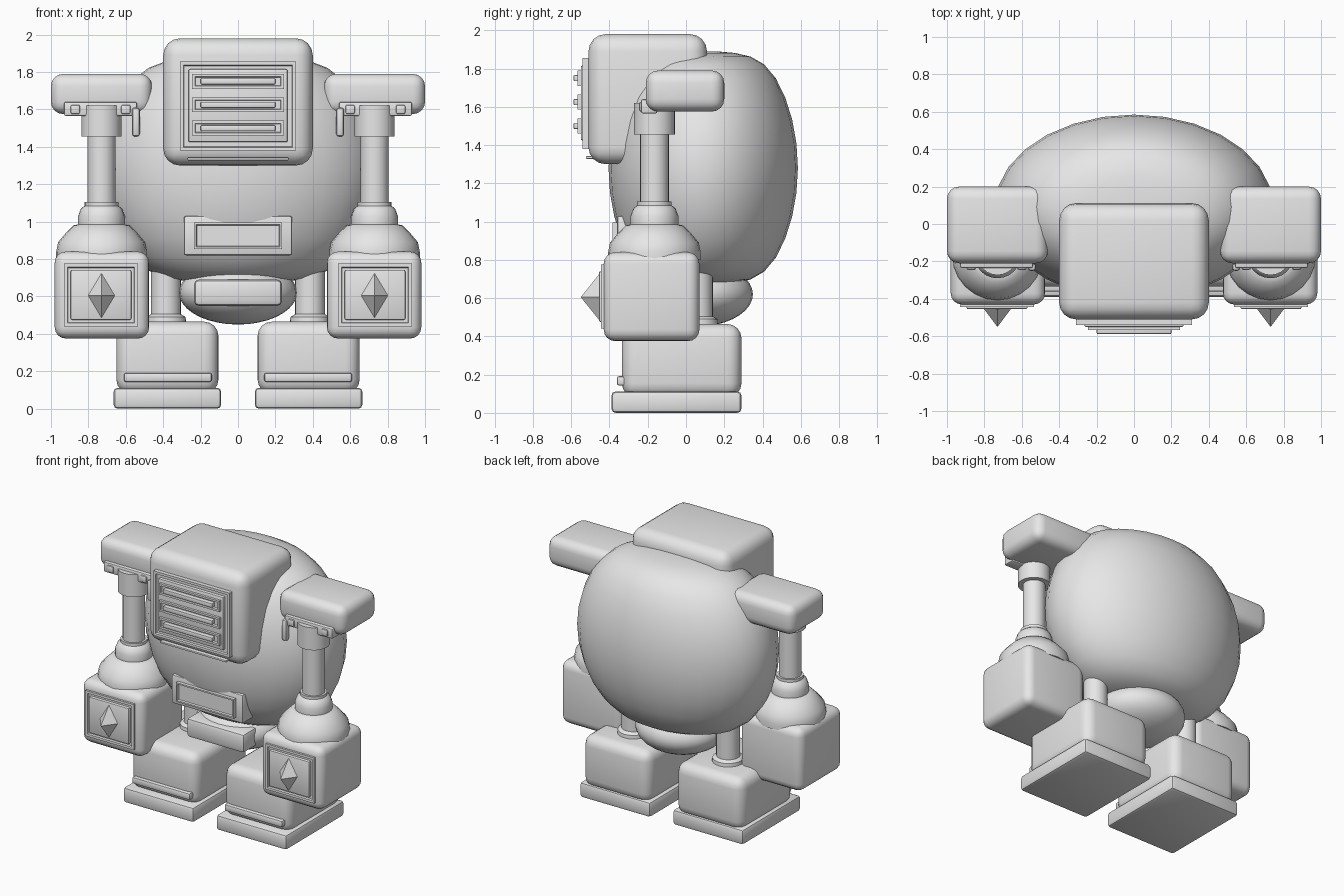
import bpy, bmesh, math
from mathutils import Matrix, Vector

default = bpy.data.objects.get("Cube")
if default:
    bpy.data.objects.remove(default)

grey = bpy.data.materials.new("plain grey")
grey.use_nodes = True
grey.diffuse_color = (0.8, 0.8, 0.8, 1)
grey.node_tree.nodes["Principled BSDF"].inputs["Base Color"].default_value = (0.8, 0.8, 0.8, 1)
parts = []


def finish(name, bm):
    bmesh.ops.recalc_face_normals(bm, faces=bm.faces)
    mesh = bpy.data.meshes.new(name)
    bm.to_mesh(mesh)
    bm.free()
    mesh.materials.append(grey)
    obj = bpy.data.objects.new(name, mesh)
    bpy.context.collection.objects.link(obj)
    parts.append(obj)
    return obj


def box(name, x, y, z, bevel=0.01, segments=2):
    """Rounded box from its (low, high) limits on each axis."""
    bm = bmesh.new()
    size = [abs(b - a) for a, b in (x, y, z)]
    centre = Vector([(a + b) / 2 for a, b in (x, y, z)])
    bmesh.ops.create_cube(bm, size=1)
    bmesh.ops.scale(bm, vec=size, verts=bm.verts)
    bmesh.ops.translate(bm, vec=centre, verts=bm.verts)
    bmesh.ops.bevel(bm, geom=list(bm.edges), offset=min(bevel, min(size) * 0.45),
                    segments=segments, profile=0.5, affect='EDGES')
    return finish(name, bm)


def frame(name, x, z, rim, back, front):
    """Panel with a recessed middle, facing -y."""
    bm = bmesh.new()
    bmesh.ops.create_cube(bm, size=1)
    bmesh.ops.scale(bm, vec=(x[1] - x[0], back - front, z[1] - z[0]), verts=bm.verts)
    bmesh.ops.translate(bm, vec=((x[0] + x[1]) / 2, (back + front) / 2, (z[0] + z[1]) / 2),
                        verts=bm.verts)
    bm.normal_update()
    face = min(bm.faces, key=lambda f: f.calc_center_median().y)
    bmesh.ops.inset_region(bm, faces=[face], thickness=rim)
    bmesh.ops.inset_region(bm, faces=[face], thickness=0.006, depth=-0.012)
    return finish(name, bm)


def lathe(name, cx, cy, profile, steps=24):
    """Turned part on a vertical axis from (radius, height) points."""
    bm = bmesh.new()
    verts = [bm.verts.new((r, 0, z)) for r, z in profile]
    edges = [bm.edges.new(pair) for pair in zip(verts, verts[1:])]
    bmesh.ops.spin(bm, geom=verts + edges, cent=(0, 0, 0), axis=(0, 0, 1),
                   angle=math.tau, steps=steps)
    bmesh.ops.remove_doubles(bm, verts=bm.verts, dist=0.0005)
    bmesh.ops.translate(bm, vec=(cx, cy, 0), verts=bm.verts)
    return finish(name, bm)


def ellipsoid(name, centre, radii, limit=None):
    """Ellipsoid, its top and bottom softly flattened towards limit."""
    bm = bmesh.new()
    bmesh.ops.create_uvsphere(bm, u_segments=28, v_segments=18, radius=1)
    for v in bm.verts:
        v.co = Vector([c * r for c, r in zip(v.co, radii)])
        if limit:
            v.co.z /= (1 + abs(v.co.z / limit) ** 8) ** 0.125
        v.co += Vector(centre)
    return finish(name, bm)


# Torso and pelvis
ellipsoid("body", (0, 0.09, 1.28), (0.745, 0.495, 0.74), 0.63)
ellipsoid("pelvis", (0, 0.05, 0.62), (0.315, 0.3, 0.17))
box("pelvis_plate", (-0.235, 0.235), (-0.27, 0), (0.55, 0.69), 0.025)
box("belly_plate", (-0.29, 0.29), (-0.36, -0.15), (0.82, 1.03), 0.012)
frame("belly_panel", (-0.235, 0.235), (0.855, 0.995), 0.015, -0.3, -0.385)

# Head with a grille
box("head", (-0.4, 0.4), (-0.51, 0.11), (1.3, 1.98), 0.09, 4)
frame("face_frame", (-0.31, 0.31), (1.38, 1.855), 0.025, -0.49, -0.54)
box("face_plate", (-0.265, 0.265), (-0.55, -0.5), (1.425, 1.815), 0.008)
for i, z in enumerate((1.5, 1.625, 1.75)):
    frame("grille_slot_%d" % i, (-0.245, 0.245), (z - 0.04, z + 0.04), 0.02, -0.53, -0.568)
    box("grille_bar_%d" % i, (-0.2, 0.2), (-0.588, -0.54), (z - 0.016, z + 0.016), 0.006)
box("chin_strip", (-0.27, 0.27), (-0.523, -0.48), (1.328, 1.342), 0.004)

for side, s in (("left", 1), ("right", -1)):
    def span(a, b):
        return tuple(sorted((a * s, b * s)))

    # Shoulder with a front bracket
    box(side + "_shoulder", span(0.46, 1.0), (-0.21, 0.2), (1.575, 1.79), 0.065, 4)
    box(side + "_bracket", span(0.54, 0.93), (-0.235, -0.15), (1.565, 1.64), 0.01)
    for k, x in enumerate((0.6, 0.87)):
        box("%s_bracket_knob_%d" % (side, k), span(x - 0.025, x + 0.025),
            (-0.245, -0.22), (1.575, 1.625), 0.01)
    box(side + "_shoulder_fin", span(0.525, 0.567), (-0.25, -0.21), (1.455, 1.61), 0.015)

    # Arm: collar, tube and flared cuff
    lathe(side + "_arm", 0.73 * s, -0.165, [
        (0, 1.62), (0.108, 1.62), (0.108, 1.455), (0.075, 1.455), (0.075, 1.105),
        (0.09, 1.105), (0.09, 1.085), (0.11, 1.07), (0.125, 1.03), (0.125, 0.985),
        (0.15, 0.98), (0.19, 0.94), (0.232, 0.89), (0.242, 0.84), (0.242, 0.8), (0, 0.8)])

    # Block hand with a framed crystal
    box(side + "_hand", span(0.475, 0.98), (-0.43, 0.07), (0.375, 0.84), 0.06, 4)
    frame(side + "_hand_frame", span(0.535, 0.93), (0.44, 0.775), 0.025, -0.4, -0.445)
    box(side + "_hand_plate", span(0.57, 0.895), (-0.455, -0.42), (0.475, 0.74), 0.008)
    bm = bmesh.new()
    bmesh.ops.create_cone(bm, cap_ends=True, segments=4, radius1=1, radius2=0, depth=1)
    bmesh.ops.transform(bm, verts=bm.verts, matrix=(
        Matrix.Translation((0.73 * s, -0.5, 0.605)) @ Matrix.Rotation(math.pi / 2, 4, 'X')
        @ Matrix.Diagonal((0.075, 0.125, 0.1, 1))))
    finish(side + "_hand_crystal", bm)

    # Leg, boot and sole
    lathe(side + "_leg", 0.385 * s, 0.06, [
        (0, 0.85), (0.08, 0.85), (0.08, 0.505), (0.105, 0.49), (0.11, 0.44), (0, 0.44)])
    box(side + "_boot", span(0.105, 0.65), (-0.335, 0.29), (0.08, 0.465), 0.075, 4)
    box(side + "_toe_bar", span(0.14, 0.61), (-0.362, -0.3), (0.143, 0.192), 0.012)
    box(side + "_sole", span(0.09, 0.665), (-0.39, 0.29), (0, 0.112), 0.022)

# Smooth shading with crisp edges
bpy.ops.object.select_all(action='DESELECT')
for obj in parts:
    obj.select_set(True)
bpy.context.view_layer.objects.active = parts[0]
bpy.ops.object.shade_smooth_by_angle(angle=math.radians(35))
